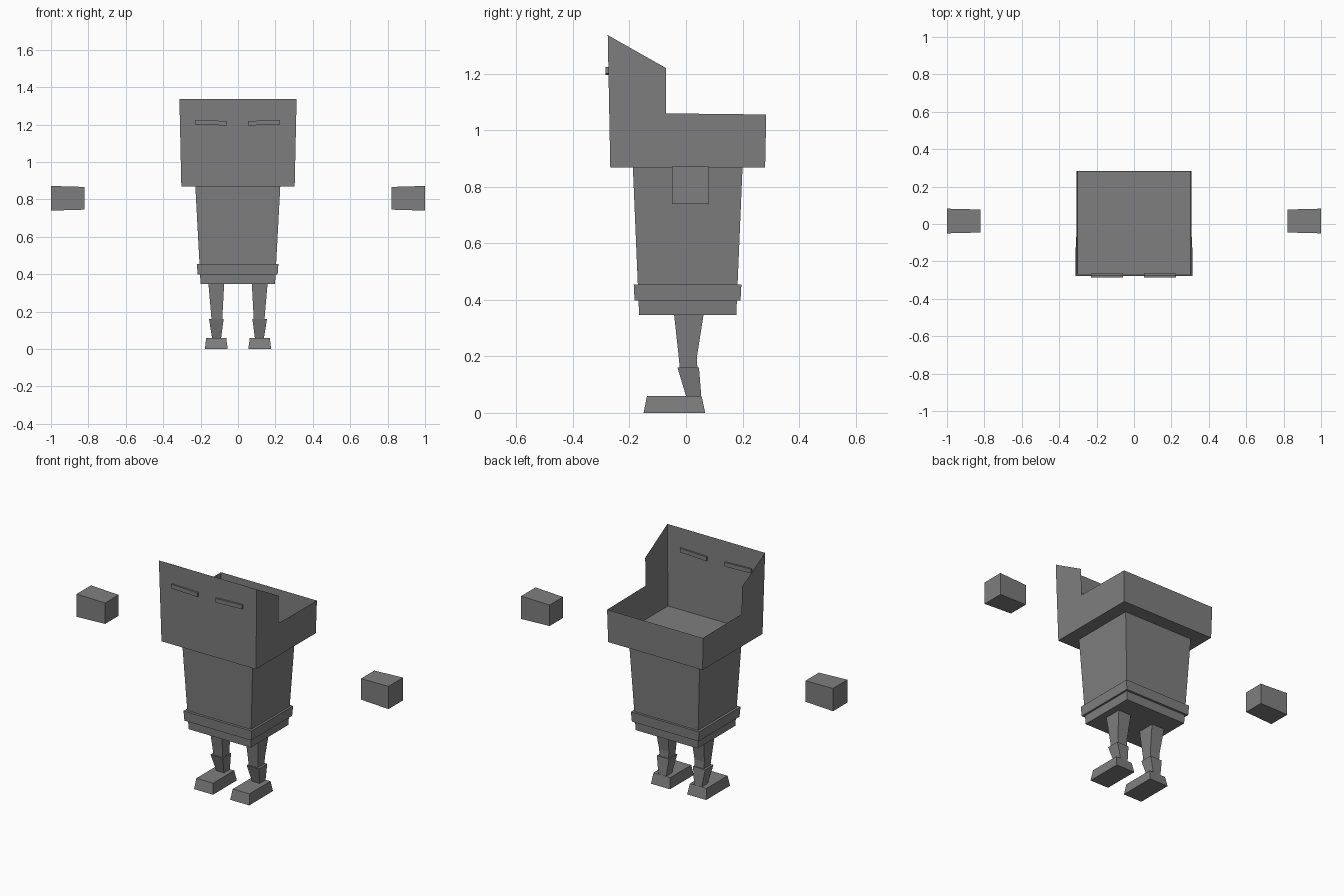
import bpy
import bmesh

if "Cube" in bpy.data.objects:
    bpy.data.objects.remove(bpy.data.objects["Cube"])

grey = bpy.data.materials.new("plain grey")
grey.diffuse_color = (0.21, 0.21, 0.21, 1)
grey.use_nodes = True
grey.node_tree.nodes["Principled BSDF"].inputs["Base Color"].default_value = grey.diffuse_color


def make(name, bm):
    bmesh.ops.recalc_face_normals(bm, faces=bm.faces)
    me = bpy.data.meshes.new(name)
    bm.to_mesh(me)
    bm.free()
    me.materials.append(grey)
    ob = bpy.data.objects.new(name, me)
    bpy.context.collection.objects.link(ob)
    return ob


def stack(name, *levels):
    """Block lofted through rectangles given as (z, x0, x1, y0, y1)."""
    bm = bmesh.new()
    rings = [[bm.verts.new(p) for p in ((x0, y0, z), (x1, y0, z), (x1, y1, z), (x0, y1, z))]
             for z, x0, x1, y0, y1 in levels]
    for a, b in zip(rings, rings[1:]):
        for i in range(4):
            j = (i + 1) % 4
            bm.faces.new((a[i], a[j], b[j], b[i]))
    bm.faces.new(rings[0][::-1])
    bm.faces.new(rings[-1])
    return make(name, bm)


def mirrored(name, side, *levels):
    """Same block on the right (side 1) or left (side -1)."""
    return stack(name, *[(z, *sorted((side * a, side * b)), y0, y1)
                         for z, a, b, y0, y1 in levels])


# Open-topped head shell: side profile (y, z), thin walls, open along the upper steps
profile = [(-0.268, 0.868), (0.28, 0.868), (0.284, 1.056), (-0.07, 1.06),
           (-0.07, 1.22), (-0.277, 1.337)]
bm = bmesh.new()
sides = []
for s in (-1, 1):
    sides.append([bm.verts.new((s * (0.303 + 0.022 * (z - 0.868)), y, z)) for y, z in profile])
    bm.faces.new(sides[-1])
for i, j in ((0, 1), (1, 2), (5, 0)):  # floor, back, front
    bm.faces.new((sides[0][i], sides[0][j], sides[1][j], sides[1][i]))
make("head_shell", bm)

# Torso and belt
stack("torso", (0.347, -0.2, 0.198, -0.166, 0.178), (0.868, -0.228, 0.226, -0.188, 0.2))
stack("belt", (0.398, -0.216, 0.212, -0.182, 0.193), (0.455, -0.22, 0.216, -0.185, 0.196))

# Slightly tilted eye bars that pass through the front wall
for side, label in ((-1, "left"), (1, "right")):
    bm = bmesh.new()
    bar = [(0.057, 1.195), (0.228, 1.201), (0.228, 1.225), (0.057, 1.219)]
    front, back = [[bm.verts.new((side * x - 0.003, y, z)) for x, z in bar]
                   for y in (-0.285, -0.265)]
    bm.faces.new(front)
    bm.faces.new(back[::-1])
    for i in range(4):
        j = (i + 1) % 4
        bm.faces.new((front[i], front[j], back[j], back[i]))
    make(label + "_eye", bm)

    # Floating hand, wider at the outer end
    hand = mirrored(label + "_hand", side,
                    (0.74, 0.82, 1.0, -0.05, 0.082), (0.872, 0.82, 1.0, -0.05, 0.082))
    for v in hand.data.vertices:
        if abs(v.co.x) < 0.9:
            v.co.y = 0.016 + (v.co.y - 0.016) * 0.93
            v.co.z = 0.806 + (v.co.z - 0.806) * 0.92

    # Leg pieces and foot
    mirrored(label + "_thigh", side,
             (0.16, 0.084, 0.142, -0.022, 0.04), (0.2, 0.082, 0.145, -0.026, 0.039),
             (0.347, 0.074, 0.158, -0.042, 0.062))
    mirrored(label + "_shin", side,
             (0.06, 0.09, 0.139, 0.0, 0.054), (0.16, 0.077, 0.155, -0.03, 0.046))
    mirrored(label + "_foot", side,
             (0.0, 0.055, 0.177, -0.15, 0.068), (0.06, 0.063, 0.17, -0.138, 0.055))
